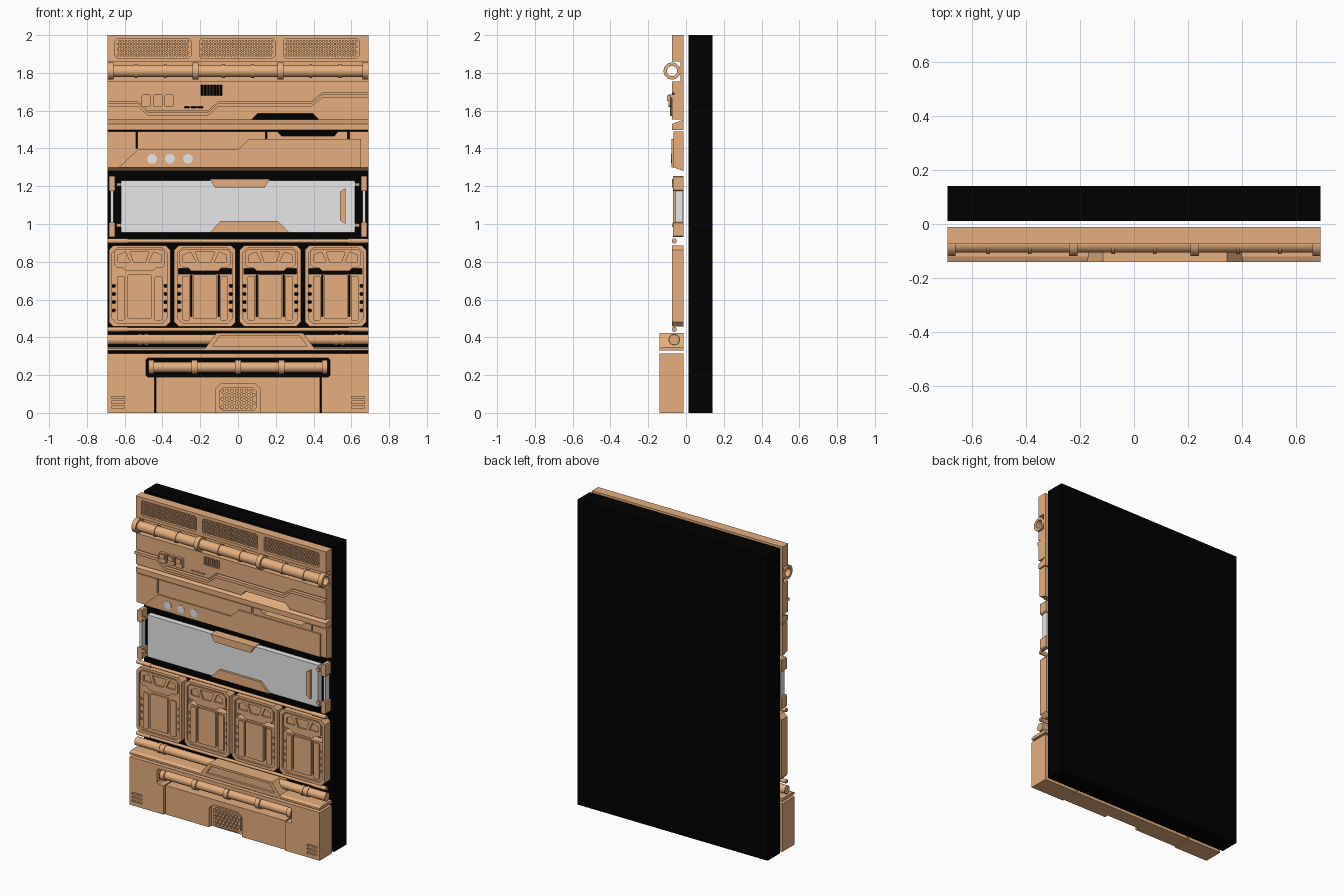
import bpy, bmesh
from math import cos, sin, pi, radians

default = bpy.data.objects.get("Cube")
if default:
    bpy.data.objects.remove(default, do_unlink=True)

SIDE = .69         # half of the full width
BACK = -.012       # rear plane shared by the front panels
FACE = -.074       # common front plane of the panels
INNER = -.062      # recessed plane inside the panels
FRONT = -.14       # foremost plane of the base
MIRROR = (-1, 1)


def material(name, red, green, blue):
    mat = bpy.data.materials.new(name)
    mat.use_nodes = True
    mat.diffuse_color = (red, green, blue, 1)
    shader = next(node for node in mat.node_tree.nodes if node.type == "BSDF_PRINCIPLED")
    shader.inputs["Base Color"].default_value = mat.diffuse_color
    return mat


tan = material("tan_metal", .79, .43, .21)
black = material("black_wall", 0, 0, 0)
grey = material("light_grey_glass", .8, .8, .8)


def activate(obj):
    bpy.ops.object.select_all(action="DESELECT")
    obj.select_set(True)
    bpy.context.view_layer.objects.active = obj


def solid(name, outlines, start=FACE, end=BACK, mat=tan, along_x=False):
    """Extrude (x, z) outlines along y, or (y, z) outlines along x."""
    bm = bmesh.new()
    for outline in outlines:
        near, far = [[bm.verts.new((depth, u, v) if along_x else (u, depth, v)) for u, v in outline]
                     for depth in (start, end)]
        bm.faces.new(near)
        bm.faces.new(far)
        for i in range(len(outline)):
            bm.faces.new((near[i - 1], near[i], far[i], far[i - 1]))
    bmesh.ops.recalc_face_normals(bm, faces=bm.faces)
    mesh = bpy.data.meshes.new(name)
    bm.to_mesh(mesh)
    bm.free()
    mesh.materials.append(mat)
    obj = bpy.data.objects.new(name, mesh)
    bpy.context.collection.objects.link(obj)
    return obj


def cut(obj, outlines, floor=.1, along_x=False):
    """Cut outlines into an object from the front down to the floor plane."""
    cutter = solid("cutter", outlines, -1, 1 if along_x else floor, tan, along_x)
    modifier = obj.modifiers.new("cut", "BOOLEAN")
    modifier.operation, modifier.solver, modifier.object = "DIFFERENCE", "EXACT", cutter
    activate(obj)
    bpy.ops.object.modifier_apply(modifier=modifier.name)
    bpy.data.objects.remove(cutter, do_unlink=True)


def trapezoid(centre, low, high, bottom, top):
    return [(centre - bottom, low), (centre + bottom, low), (centre + top, high), (centre - top, high)]


def rect(centre, half, low, high, chamfer=0):
    if not chamfer:
        return trapezoid(centre, low, high, half, half)
    lower = trapezoid(centre, low, low + chamfer, half - chamfer, half)
    upper = trapezoid(centre, high - chamfer, high, half, half - chamfer)
    return lower[:2] + [lower[2], upper[1]] + upper[2:] + [upper[0], lower[3]]


def band(low, high):
    return [rect(0, SIDE, low, high)]


def circle(u, v, radius, sides=24):
    angles = [2 * pi * (i + .5) / sides for i in range(sides)]
    return [(u + radius * cos(angle), v + radius * sin(angle)) for angle in angles]


def evenly(first, last, count):
    return [first + (last - first) * i / (count - 1) for i in range(count)]


def rod(name, centre, half, y, z, radius, bore=0):
    obj = solid(name, [circle(y, z, radius)], centre - half, centre + half, tan, True)
    if bore:
        cut(obj, [circle(y, z, bore)], along_x=True)
    activate(obj)
    bpy.ops.object.shade_smooth_by_angle(angle=radians(40))


def honeycomb(centre, half, low, rows, radius):
    """Staggered rows of upright hexagons."""
    columns = int(half / radius)
    cells = []
    for row in range(rows):
        shift = radius * (row % 2 - .5)
        for x in evenly(-half + radius, half - radius, columns):
            outline = circle(0, 0, radius * .85, 6)
            cells.append([(centre + x + shift + v, low + radius * (1 + row * 1.75) + u) for u, v in outline])
    return cells


# Rear wall
solid("rear_wall", band(0, 2), -BACK, -FRONT, black)

# Top vent panel with three grilles
top_panel = solid("top_panel", band(1.86, 2))
bays = evenly(-.45, .44, 3)
cut(top_panel, [rect(x, .2, 1.88, 1.98, .01) for x in bays], -.055)
for x in bays:
    solid("top_grille", honeycomb(x, .19, 1.885, 6, .0085), -.07, -.05)

# Hollow upper pipe on its backing strip
pipe = {"y": FACE, "z": 1.81, "bore": .027}
solid("pipe_backing", band(1.75, 1.865), -.03)
rod("upper_pipe", 0, SIDE, radius=.032, **pipe)
for x in evenly(-.675, .675, 4):
    rod("pipe_collar", x, .015, radius=.045, **pipe)
for x in evenly(-.54, .54, 8):
    rod("pipe_band", x, .007, radius=.037, **pipe)


# Groove or rail outline that steps down and up across the control panel
def stepped(z, height):
    upper = [(-SIDE, z)]
    for x, rise in ((-.53, -.05), (-.16, .05), (.39, .045)):
        upper += [(x, z), (x + .055, z + rise)]
        z += rise
    upper.append((SIDE, z))
    return upper + [(x, level - height) for x, level in reversed(upper)]


# Control panel with vent slots, an open wedge and switches
control_panel = solid("control_panel", band(1.553, 1.755))
slots = [rect(x, .006, 1.68, 1.735) for x in evenly(-.19, -.09, 7)]
slots += [rect(x, .014, 1.615, 1.622) for x in evenly(-.27, -.2, 3)]
cut(control_panel, slots + [trapezoid(.25, 1.55, 1.585, .18, .145)])
cut(control_panel, [stepped(1.648, .008)], INNER)
solid("stepped_rail", [stepped(1.64, .018)], -.085, INNER)
switches = evenly(-.485, -.365, 3)
solid("switch", [rect(x, .025, 1.62, 1.685, .006) for x in switches], -.093, INNER)
solid("switch_cap", [rect(x, .018, 1.65, 1.68) for x in switches], -.1, -.09)

# Narrow sloped strip
solid("sloped_strip", [[(BACK, 1.497), (FACE, 1.497), (FACE, 1.53), (BACK, 1.553)]], -SIDE, SIDE, tan, True)

# Hood above the window, with lamps
hood = solid("hood_panel", [[(BACK, 1.28), (-.067, 1.3), (-.067, 1.49), (BACK, 1.49)]],
             -SIDE, SIDE, tan, True)
cut(hood, [trapezoid(.37, 1.467, 1.5, .14, .17)] +
    [rect(x, .004, low, 1.5) for x, low in ((-.535, 1.4), (.15, 1.45), (.585, 1.45))])
solid("hood_plate", [[(-.63, 1.3), (.65, 1.3), (.65, 1.45), (.06, 1.45), (0, 1.395), (-.53, 1.395)]],
      -.077, INNER)
solid("hood_lamp", [circle(x, 1.345, .026) for x in evenly(-.455, -.265, 3)], -.079, -.07, grey)

# Window frame, glass and side posts
frame = solid("window_frame", [rect(0, .65, .95, 1.238, .008)], -.068)
cut(frame, [rect(-.02, .58, .985, 1.213, .02), rect(.4, .16, .96, 1.1, .015)])
solid("window_glass", [rect(0, .62, .955, 1.23)], -.054, -.016, grey)
solid("window_top_clip", [trapezoid(.01, 1.192, 1.238, .13, .16)])
solid("window_lower_trim", [trapezoid(.06, .955, 1.017, .21, .15)], -.068)
solid("window_end_trim", [[(.57, 1), (.57, 1.19), (.54, 1.17), (.54, 1.02)]], -.068)
for side in MIRROR:
    post = side * .667
    solid("side_glass", [rect(post, .008, .98, 1.19)], -.055, -.016, grey)
    solid("post_clamp", [rect(post, .017, z, z + .08, .006) for z in (.93, 1.175)], -.068)
    solid("frame_latch", [rect(side * .632, .012, z, z + .018) for z in (.985, 1.2)], FACE, INNER)

# Thin rods above and below the lockers
for z in (.91, .442):
    rod("thin_rod", 0, SIDE, INNER, z, .01)
    for side in MIRROR:
        rod("rod_sleeve", side * .635, .05, INNER, z, .013)

# Row of four locker doors
for number, x in enumerate(evenly(-.521, .517, 4)):
    door = solid("locker_door", [rect(x, .163, .457, .887, .025)])
    cut(door, [rect(x, .145, .475, .872, .025)], INNER)
    holes = [rect(x + side * .137, .009, z, z + .016, .004) for side in MIRROR for z in evenly(.535, .665, 4)]
    if number:
        holes.append(rect(x, .14, .735, .765))
        holes += [rect(x + side * .072, .004, .51, .73) for side in MIRROR]
    cut(door, holes)
    header = solid("door_header", [rect(x, .135, .77, .866, .016), trapezoid(x, .75, .77, .07, .09)], FACE, -.06)
    grips = [trapezoid(x, .795, .852, .03, .05)]
    for side in MIRROR:
        grips.append([(x + side * u, z) for u, z in ((.05, .8), (.115, .8), (.115, .835), (.075, .852))])
    cut(header, grips, -.063)
    solid("door_centre_plate", [rect(x, .063, .5, .732, .004)], FACE, -.06)
    solid("door_side_plate", [rect(x + side * .1, .02, .49, .725, .006) for side in MIRROR], -.07, -.06)

# Lower pipe, ledge and central hump
rod("lower_pipe", 0, SIDE, INNER, .388, .027)
for x in (-.52, -.485, .52, .555):
    rod("lower_pipe_clamp", x, .01, INNER, .388, .031)
solid("ledge", [[(BACK, .33), (FRONT, .33), (FRONT, .342), (-.12, .35), (BACK, .35)]], -SIDE, SIDE, tan, True)
hump = solid("central_hump", [trapezoid(.115, .335, .422, .295, .23)], FRONT)
cut(hump, [trapezoid(.115, .355, .408, .25, .21)], -.125)

# Base with rail bay, set-back centre and side slots
base = solid("base", band(0, .315), FRONT)
cut(base, [rect(0, .488, .19, .29, .01)])
cut(base, [rect(side * .438, .004, -.1, .2) for side in MIRROR])
cut(base, [rect(0, .434, -.1, .2)], -.13)
cut(base, [rect(0, .12, -.1, .155, .03)], -.105)
cut(base, [rect(side * .635, .035, z, z + .012) for side in MIRROR for z in evenly(.025, .075, 3)], -.13)
solid("base_vent_plate", [rect(0, .1, .01, .135, .02)], -.115, -.1)
solid("base_grille", honeycomb(0, .09, .018, 5, .0125), -.125, -.11)

# Grab rail
rod("grab_rail", 0, .47, -.1, .242, .028)
for x in evenly(-.46, .46, 5):
    rod("rail_collar", x, .015, -.1, .242, .037)
